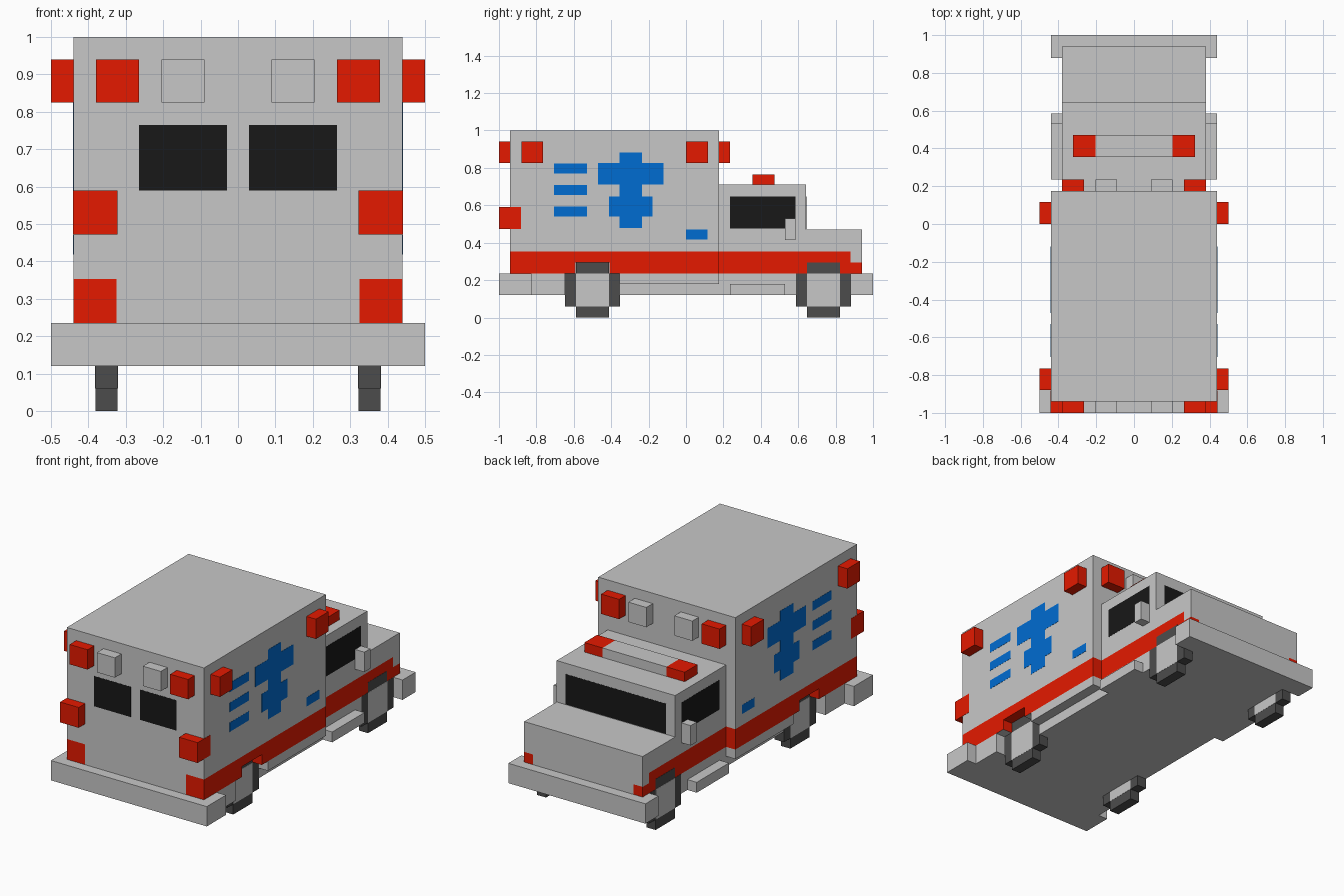
import bpy, bmesh
from mathutils import Vector

if "Cube" in bpy.data.objects:
    bpy.data.objects.remove(bpy.data.objects["Cube"])


def material(name, rgb):
    m = bpy.data.materials.new(name)
    m.diffuse_color = (*rgb, 1)
    m.use_nodes = True
    m.node_tree.nodes["Principled BSDF"].inputs["Base Color"].default_value = m.diffuse_color
    return m


GREY = material("light grey paint", (0.575, 0.575, 0.575))
RED = material("red", (0.78, 0.010, 0.0))
BLUE = material("blue", (0.0, 0.150, 0.64))
GLASS = material("dark glass", (0.009, 0.009, 0.009))
TYRE = material("tyre grey", (0.073, 0.073, 0.073))


def prism(name, outline, x0, x1, mat, cuts=(), rule=None):
    """Extrude a (y, z) outline along x; optionally cut it and paint red by rule."""
    bm = bmesh.new()
    x0, x1 = min(x0, x1), max(x0, x1)
    face = bm.faces.new([bm.verts.new((x0, y, z)) for y, z in outline])
    ext = bmesh.ops.extrude_face_region(bm, geom=[face])["geom"]
    bmesh.ops.translate(bm, vec=(x1 - x0, 0, 0),
                        verts=[v for v in ext if isinstance(v, bmesh.types.BMVert)])
    if cuts:
        bmesh.ops.triangulate(bm, faces=bm.faces[:])
    for axis, pos in cuts:
        no = Vector((0, 0, 0))
        no[axis] = 1
        bmesh.ops.bisect_plane(bm, geom=bm.verts[:] + bm.edges[:] + bm.faces[:],
                               plane_co=no * pos, plane_no=no, dist=1e-5)
    bmesh.ops.recalc_face_normals(bm, faces=bm.faces[:])
    if rule:
        for f in bm.faces:
            f.material_index = int(rule(f.calc_center_median()))
    me = bpy.data.meshes.new(name)
    bm.to_mesh(me)
    bm.free()
    me.materials.append(mat)
    if rule:
        me.materials.append(RED)
    ob = bpy.data.objects.new(name, me)
    bpy.context.collection.objects.link(ob)
    return ob


def box(name, x, y, z, mat):
    return prism(name, [(y[0], z[0]), (y[1], z[0]), (y[1], z[1]), (y[0], z[1])],
                 x[0], x[1], mat)


def pair(name, x, y, z, mat):
    for s, side in ((1, "right"), (-1, "left")):
        box(f"{side}_{name}", (s * x[0], s * x[1]), y, z, mat)


# Rear body with wheel arch, sill and rear skirt
prism("rear_body",
      [(-.94, .235), (-.825, .235), (-.825, .12), (-.65, .12), (-.65, .235),
       (-.59, .235), (-.59, .295), (-.41, .295), (-.41, .235), (-.355, .235),
       (-.355, .18), (.176, .18), (.176, 1), (-.94, 1)],
      -.44, .44, GREY,
      cuts=[(2, .235), (2, .353), (0, -.325), (0, .325)],
      rule=lambda c: abs(c.x) > .325 and .235 < c.z < .353)

# Cab and hood
prism("cab",
      [(.176, .235), (.94, .235), (.94, .47), (.642, .47), (.642, .71), (.176, .71)],
      -.38, .38, GREY,
      cuts=[(2, .294), (2, .353), (1, .88), (0, -.322), (0, .322)],
      rule=lambda c: abs(c.x) > .322 and c.z < (.294 if c.y > .88 else .353))

# Chassis, bumpers and steps
box("chassis", (-.38, .38), (-.825, .94), (.12, .235), GREY)
box("rear_bumper", (-.5, .5), (-1, -.825), (.12, .235), GREY)
box("front_bumper", (-.44, .44), (.88, 1), (.12, .235), GREY)
pair("step", (.38, .44), (.235, .53), (.12, .18), GREY)

# Wheels: stepped cross tyres with square hubs
for s, side in ((1, "right"), (-1, "left")):
    for y, end in ((-.5, "rear"), (.735, "front")):
        a, b = .088, .147
        prism(f"{side}_{end}_tyre",
              [(y - a, 0), (y + a, 0), (y + a, .06), (y + b, .06), (y + b, .235),
               (y + a, .235), (y + a, .294), (y - a, .294), (y - a, .235),
               (y - b, .235), (y - b, .06), (y - a, .06)],
              s * .322, s * .3812, TYRE)
        box(f"{side}_{end}_hub", (s * .321, s * .3822), (y - a, y + a), (.06, .235), GREY)

# Windows and mirrors
pair("rear_window", (.03, .265), (-.941, -.939), (.59, .765), GLASS)
pair("cab_window", (.379, .381), (.235, .585), (.475, .647), GLASS)
box("windshield", (-.322, .322), (.641, .643), (.472, .647), GLASS)
pair("mirror", (.38, .44), (.53, .585), (.415, .53), GREY)

# Warning lamps and grey flood lamps at both ends of the body
for end, y in (("rear", (-1, -.94)), ("front", (.176, .235))):
    pair(f"{end}_upper_lamp", (.265, .38), y, (.825, .94), RED)
    pair(f"{end}_flood_lamp", (.09, .205), y, (.825, .94), GREY)
pair("rear_side_lamp", (.44, .5), (-.88, -.765), (.825, .94), RED)
pair("front_side_lamp", (.44, .5), (0, .117), (.825, .94), RED)
pair("tail_lamp", (.322, .441), (-1, -.882), (.472, .59), RED)

# Cab roof light bar
box("light_bar", (-.205, .205), (.355, .472), (.71, .765), GREY)
pair("light_bar_lamp", (.205, .322), (.355, .472), (.71, .765), RED)

# Blue side emblem (stepped cross), bars and door handle
steps = [(.06, .478, .54), (.117, .54, .647), (.06, .647, .71),
         (.176, .71, .825), (.06, .825, .882)]
right_edge = [(-.295 + w, z) for w, lo, hi in steps for z in (lo, hi)]
left_edge = [(-.59 - y, z) for y, z in reversed(right_edge)]
for s, side in ((1, "right"), (-1, "left")):
    prism(f"{side}_emblem", right_edge + left_edge, s * .439, s * .441, BLUE)
for i, z in enumerate((.54, .655, .77)):
    pair(f"side_bar_{i + 1}", (.439, .441), (-.705, -.53), (z, z + .053), BLUE)
pair("door_handle", (.439, .441), (0, .115), (.418, .47), BLUE)
